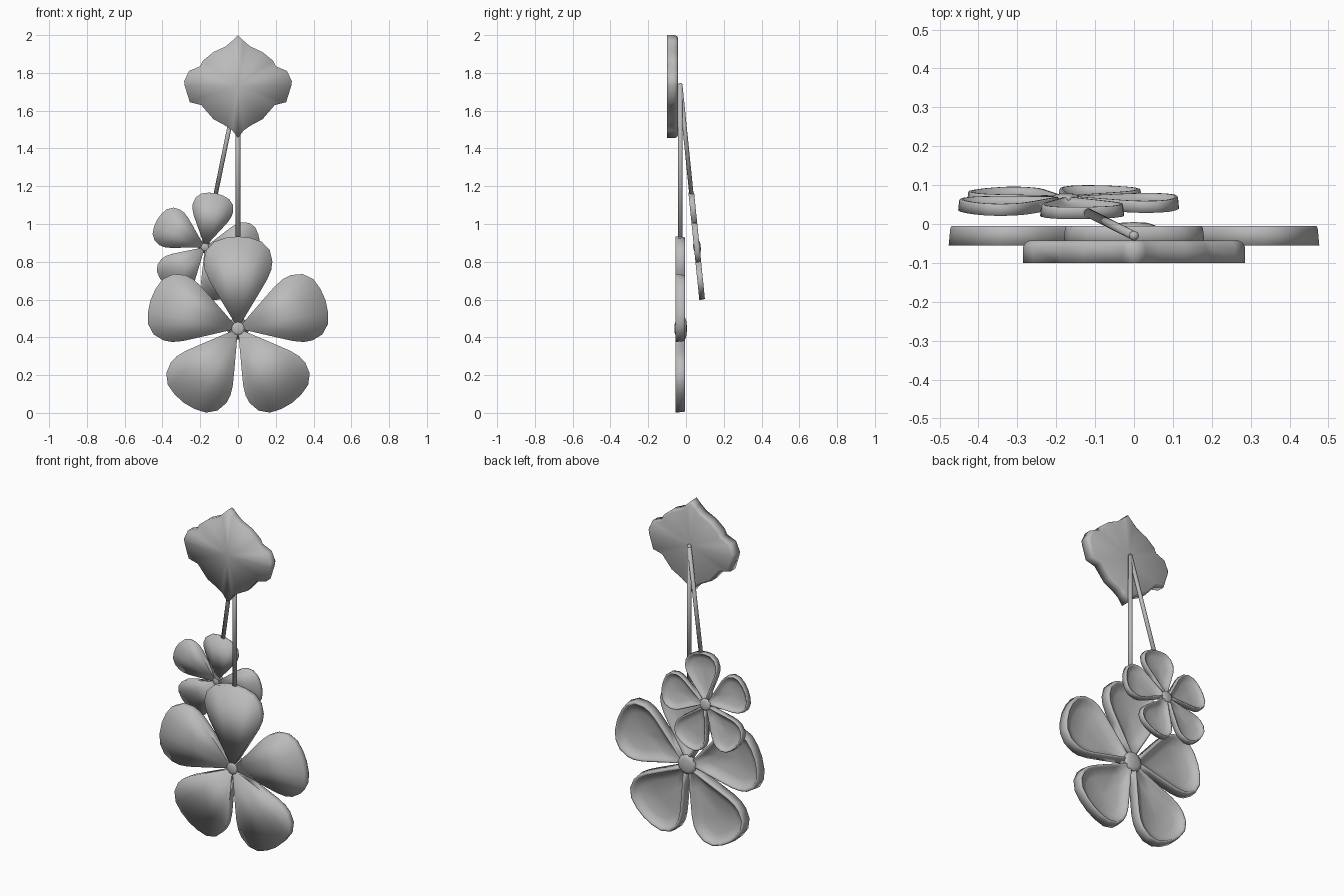
import bpy, bmesh, math
from mathutils import Matrix, Vector

cube = bpy.data.objects.get("Cube")
if cube:
    bpy.data.objects.remove(cube, do_unlink=True)

grey = bpy.data.materials.new("soft grey")
grey.diffuse_color = (0.5, 0.5, 0.5, 1)
grey.use_nodes = True
grey.node_tree.nodes["Principled BSDF"].inputs["Base Color"].default_value = (0.5, 0.5, 0.5, 1)


def finish(name, bm, matrix):
    bmesh.ops.recalc_face_normals(bm, faces=bm.faces)
    for f in bm.faces:
        f.smooth = True
    mesh = bpy.data.meshes.new(name)
    bm.to_mesh(mesh)
    bm.free()
    mesh.materials.append(grey)
    ob = bpy.data.objects.new(name, mesh)
    ob.matrix_world = matrix
    bpy.context.collection.objects.link(ob)
    return ob


def loft(name, outline, rings, matrix, pivot=0.0, back_y=0.0, front_y=None):
    """Stack scaled copies of an x-z outline along y and close both ends with fans."""
    bm = bmesh.new()
    n = len(outline)
    loops = [[bm.verts.new((x * s, y, pivot + (z - pivot) * s)) for x, z in outline]
             for s, y in rings]
    for a, b in zip(loops, loops[1:]):
        for i in range(n):
            j = (i + 1) % n
            bm.faces.new((a[i], a[j], b[j], b[i]))
    back = bm.verts.new((0, back_y, pivot))
    for i in range(n):
        bm.faces.new((loops[-1][i], loops[-1][(i + 1) % n], back))
    first = loops[0]
    if front_y is None:      # fan from the outline's own first point
        for i in range(1, n - 1):
            bm.faces.new((first[0], first[i + 1], first[i]))
    else:
        front = bm.verts.new((0, front_y, pivot))
        for i in range(n):
            bm.faces.new((first[(i + 1) % n], first[i], front))
    return finish(name, bm, matrix)


def mirrored(half):
    """Half outline from bottom to top on the axis, completed on the -x side."""
    return half + [(-x, z) for x, z in half[-2:0:-1]]


petal_outline = mirrored([(0, 0), (.06, .1), (.12, .2), (.155, .26), (.176, .31), (.182, .355),
                          (.168, .415), (.125, .46), (.065, .48), (0, .487)])
# solid front, raised rim and a hollow at the back
petal_rings = [(1, -.025), (.975, .018), (.955, .025), (.895, .025), (.86, .013), (.6, -.006)]
leaf_outline = mirrored([(0, -.28), (.03, -.24), (.065, -.215), (.13, -.18), (.195, -.105),
                         (.255, -.09), (.283, 0), (.285, .02), (.26, .075), (.2, .1), (.185, .13),
                         (.13, .175), (.065, .205), (.03, .235), (0, .265)])
leaf_rings = [(1, -.03), (1, .012), (.98, .022), (.94, .028)]
circle = [(math.cos(i * math.tau / 24), math.sin(i * math.tau / 24)) for i in range(24)]
bead_rings = [(.02, -.031), (.032, -.027), (.039, -.018), (.046, 0), (.058, .018),
              (.055, .026), (.036, .033)]


def stem(name, length, radius, matrix):
    bm = bmesh.new()
    bmesh.ops.create_cone(bm, cap_ends=True, segments=16, radius1=radius, radius2=radius,
                          depth=length, matrix=Matrix.Translation((0, 0, -length / 2)))
    bmesh.ops.create_uvsphere(bm, u_segments=16, v_segments=8, radius=radius)
    return finish(name, bm, matrix)


def hanging_flower(prefix, drop, size, radius, swing, pitch):
    """Flower on a stem that hangs from the back of the leaf."""
    hang = (Matrix.Translation((0, -.03, 1.735))
            @ Matrix.Rotation(math.radians(pitch), 4, 'X')
            @ Matrix.Rotation(math.radians(swing), 4, 'Y'))
    stem(prefix + "_stem", drop - .475 * size, radius, hang)
    centre = hang @ Matrix.Translation((0, 0, -drop)) @ Matrix.Scale(size, 4)
    for i in range(5):
        turn = Matrix.Rotation(i * math.tau / 5, 4, 'Y')
        loft(f"{prefix}_petal_{i + 1}", petal_outline, petal_rings, centre @ turn,
             pivot=.33, back_y=-.01)
    loft(prefix + "_centre_bead", circle, bead_rings, centre, back_y=.035, front_y=-.032)


# Leaf at the top
loft("leaf", leaf_outline, leaf_rings, Matrix.Translation((0, -.07, 1.735)),
     back_y=.028, front_y=-.03)
# Large flower hanging straight, small one swung aside behind it
hanging_flower("large_flower", 1.288, 1.0, .0125, 0, 0)
hanging_flower("small_flower", .878, .6, .0115, 11.5, 5.8)
